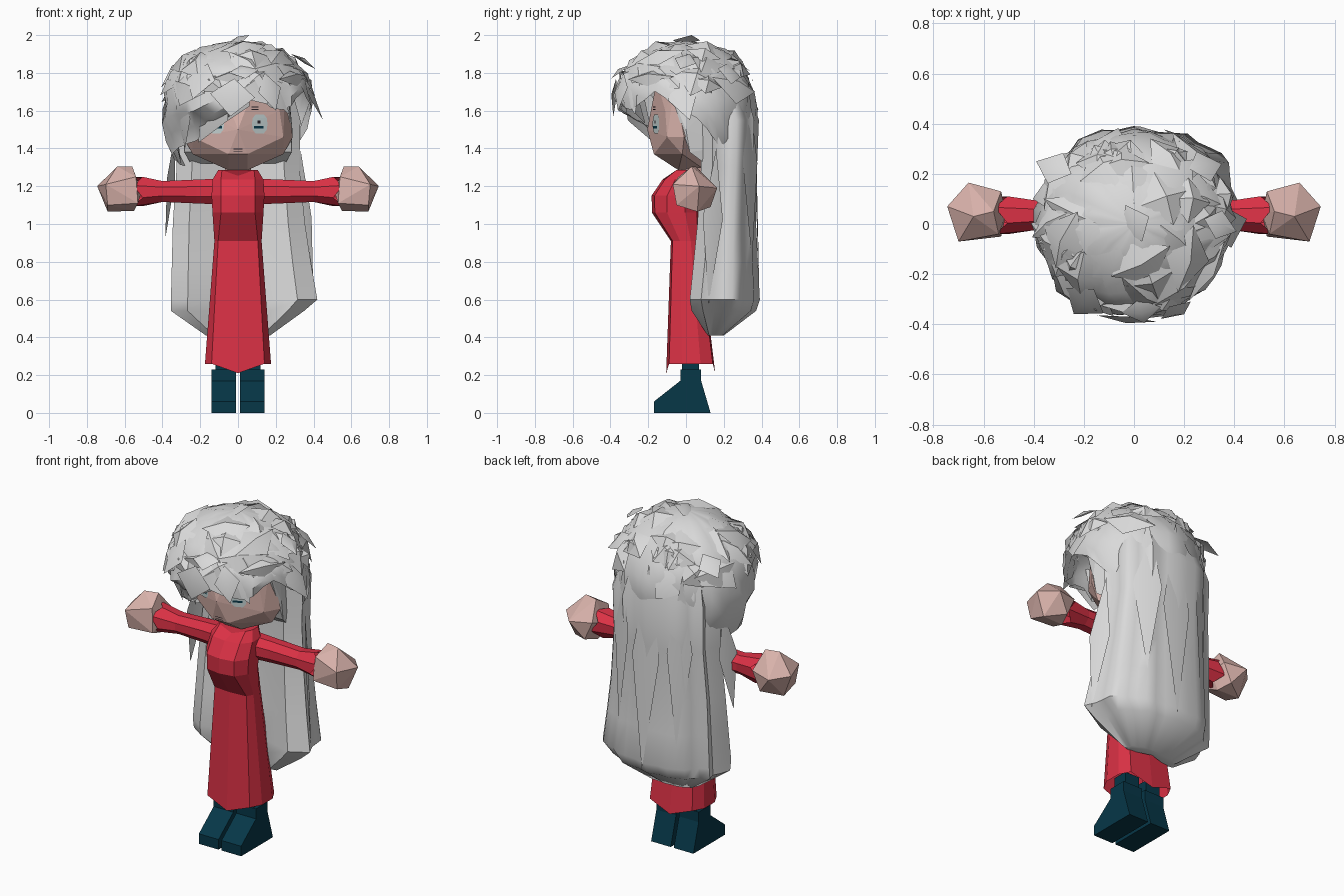
import bpy, bmesh, math, random
from mathutils import Vector
from mathutils.bvhtree import BVHTree

if "Cube" in bpy.data.objects:
    bpy.data.objects.remove(bpy.data.objects["Cube"])

random.seed(11)


def material(name, rgb):
    m = bpy.data.materials.new(name)
    m.diffuse_color = (*rgb, 1)
    m.use_nodes = True
    m.node_tree.nodes["Principled BSDF"].inputs["Base Color"].default_value = m.diffuse_color
    return m


HAIR = material("silver_hair", (0.70, 0.70, 0.70))
RED = material("red_cloth", (0.71, 0.031, 0.060))
SKIN = material("skin", (0.69, 0.445, 0.405))
TEAL = material("dark_teal", (0.002, 0.038, 0.064))
WHITE = material("eye_white", (0.55, 0.64, 0.64))
BLACK = material("dark_line", (0.02, 0.015, 0.02))


def make(name, verts, faces, mat, smooth=None):
    me = bpy.data.meshes.new(name)
    me.from_pydata([tuple(v) for v in verts], [], faces)
    me.materials.append(mat)
    bm = bmesh.new()
    bm.from_mesh(me)
    bmesh.ops.recalc_face_normals(bm, faces=bm.faces)
    bm.to_mesh(me)
    bm.free()
    ob = bpy.data.objects.new(name, me)
    bpy.context.collection.objects.link(ob)
    if smooth:
        bpy.ops.object.select_all(action='DESELECT')
        ob.select_set(True)
        bpy.context.view_layer.objects.active = ob
        bpy.ops.object.shade_smooth_by_angle(angle=math.radians(smooth))
    return ob


def loft(name, rings, mat, closed=True, caps=(False, False), smooth=None):
    n = len(rings[0])
    verts = [p for r in rings for p in r]
    faces = [(i * n + j, i * n + (j + 1) % n, (i + 1) * n + (j + 1) % n, (i + 1) * n + j)
             for i in range(len(rings) - 1) for j in range(n if closed else n - 1)]
    if caps[0]:
        faces.append(tuple(range(n)))
    if caps[1]:
        faces.append(tuple(range(len(verts) - n, len(verts))))
    return make(name, verts, faces, mat, smooth)


def hull(name, pts, mat):
    bm = bmesh.new()
    for p in pts:
        bm.verts.new(p)
    res = bmesh.ops.convex_hull(bm, input=bm.verts)
    bmesh.ops.delete(bm, geom=list({v for v in res["geom_interior"] if isinstance(v, bmesh.types.BMVert)}),
                     context='VERTS')
    me = bpy.data.meshes.new(name)
    bm.to_mesh(me)
    bm.free()
    me.materials.append(mat)
    ob = bpy.data.objects.new(name, me)
    bpy.context.collection.objects.link(ob)
    return ob


def lerp_table(table, x):
    for (x0, y0), (x1, y1) in zip(table, table[1:]):
        if x <= x1:
            return y0 + (y1 - y0) * (x - x0) / (x1 - x0)
    return table[-1][1]


# Boots, legs, sleeves and hands, one per side
BOOT = [(-.17, 0), (.13, 0), (.08, .17), (.08, .23), (-.03, .23), (-.03, .17), (-.17, .06)]
HAND = [(.53, -.05, 1.11), (.54, -.04, 1.25), (.70, -.07, 1.21), (.69, -.05, 1.10), (.56, .05, 1.305),
        (.64, .03, 1.305), (.745, .07, 1.20), (.66, .165, 1.19), (.53, .13, 1.20), (.69, .06, 1.065),
        (.55, .05, 1.07), (.58, .13, 1.09), (.51, .04, 1.17)]
for s, side in ((1, "right"), (-1, "left")):
    loft("boot_" + side, [[(s * x, y, z) for y, z in BOOT] for x in (.01, .14)], TEAL, caps=(True, True))
    loft("leg_" + side, [[(s * x, y, z) for x, y in ((.025, -.02), (.12, -.02), (.12, .07), (.025, .07))]
                         for z in (.22, .30)], TEAL, caps=(True, True))
    sleeve = []
    for k, (x, ry, rz) in enumerate(((.10, .07, .07), (.22, .062, .065), (.40, .062, .057), (.53, .078, .08))):
        ring = []
        for j in range(8):
            a = math.tau * (j + .5) / 8
            zig = (.025 if j % 2 else -.025) if k == 3 else 0
            ring.append((s * (x + zig), .035 + ry * 1.05 * math.cos(a), 1.172 + rz * 1.05 * math.sin(a)))
        sleeve.append(ring)
    loft("sleeve_" + side, sleeve, RED)
    hull("hand_" + side, [(s * x, y, z) for x, y, z in HAND], SKIN)

# Long dress: ten-sided rings, hem dips at centre front and back
DRESS = [(.26, .14, .175, -.105, .155, -.05), (.91, .105, .125, -.08, .07, 0), (1.06, .09, .135, -.18, .07, 0),
         (1.15, .09, .14, -.182, .075, 0), (1.235, .09, .135, -.125, .085, 0), (1.285, .085, .105, -.06, .08, -.03)]
rings = []
for z, a, w, f, b, dip in DRESS:
    d = b - f
    half = [(a, f + .06 * d, z), (w, f + .32 * d, z), (w, f + .7 * d, z), (a, b - .05 * d, z)]
    rings.append([(0, f, z + dip)] + half + [(0, b, z + dip)] + [(-x, y, h) for x, y, h in reversed(half)])
loft("dress", rings, RED, caps=(False, True))
loft("neck", [[(.07 * math.cos(i * math.tau / 6), .03 + .07 * math.sin(i * math.tau / 6), z) for i in range(6)]
              for z in (1.22, 1.34)], SKIN)

# Faceted face, with hair hugging the head behind it
HEAD = [(0, -.205, 1.50), (.05, -.17, 1.37), (.05, -.04, 1.285), (.06, .08, 1.30), (.24, -.02, 1.37),
        (.24, -.10, 1.46), (.29, -.01, 1.46), (.22, -.11, 1.60), (.10, -.155, 1.76), (.25, -.06, 1.74),
        (.20, .08, 1.48), (.10, .02, 1.86)]
SCALP = [(.288, .0, 1.50), (.285, .02, 1.38), (.25, .10, 1.32), (.265, -.085, 1.70), (.26, .02, 1.80),
         (.18, .26, 1.75), (.20, .26, 1.42), (.10, .14, 1.88)]
head = hull("head", [(s * x, y, z) for x, y, z in HEAD for s in (1, -1)], SKIN)
hull("hair_scalp", [(s * x, y, z) for x, y, z in SCALP for s in (1, -1)], HAIR)
tree = BVHTree.FromPolygons([v.co for v in head.data.vertices], [p.vertices[:] for p in head.data.polygons])


def plate(name, cx, cz, w, h, lift, mat, n=6, oval=False):
    """Thin grid draped over the front of the head, optionally with rounded corners."""
    rows = []
    for i in range(n):
        row = []
        v = 2 * i / (n - 1) - 1
        for j in range(n):
            u = (2 * j / (n - 1) - 1) * (1 - .45 * v ** 4 if oval else 1)
            x, z = cx + w / 2 * u, cz + h / 2 * v
            hit = tree.ray_cast(Vector((x, -1, z)), Vector((0, 1, 0)))[0]
            row.append((x, hit.y - lift, z))
        rows.append(row)
    loft(name, rows, mat, closed=False)


# Painted face details
for s, side in ((1, "right"), (-1, "left")):
    plate("eye_" + side, s * .115, 1.53, .08, .10, .004, WHITE, oval=True)
    plate("iris_" + side, s * .11, 1.512, .05, .012, .006, TEAL)
    plate("pupil_" + side, s * .11, 1.54, .016, .014, .007, BLACK)
    for k in (0, 1):
        plate(f"brow_{side}_{k}", s * .09, 1.606 + .013 * k, .035, .004, .004, BLACK)
for k in (0, 1):
    plate(f"mouth_{k}", 0, 1.383 + .014 * k, .05, .004, .004, BLACK)

# Hair cap: dome with a swept fringe rim, angle measured from the front
RIM = [(-180, 1.3), (-100, 1.31), (-85, 1.36), (-60, 1.41), (-35, 1.44), (-20, 1.51), (0, 1.60), (14, 1.69),
       (22, 1.62), (40, 1.60), (52, 1.66), (65, 1.71), (80, 1.62), (100, 1.56), (120, 1.42), (140, 1.3), (180, 1.3)]


def dome(deg, z, r=1.0):
    a = math.radians(deg)
    dz = z - 1.62
    k = math.sqrt(max(0, 1 - (dz / (.35 if dz > 0 else .5)) ** 2))
    ky = k * r
    if z < 1.6 and math.cos(a) > 0:
        ky *= max(.56, 1 - (1.6 - z) * 5)
    return Vector((.40 * k * r * math.sin(a), -.37 * ky * math.cos(a), 1.62 + dz * (r if dz > 0 else 1)))


N, M = 40, 9
cap = []
for i in range(M + 1):
    row = []
    for j in range(N):
        deg = -180 + 360 * j / N
        rim = lerp_table(RIM, deg)
        t = i / M
        z = 1.969 - (1.969 - rim) * (1 - math.cos(t * math.pi / 2)) ** .85
        row.append(dome(deg, z, 1 + random.uniform(-.05, .03) * min(1, 2 * t)))
    cap.append(row)
loft("hair_cap", cap, HAIR, caps=(True, False), smooth=40)


def lock(verts, faces, root, tip, width, lift):
    """Folded leaf-shaped flap of hair from root to tip."""
    root, tip = Vector(root), Vector(tip)
    mid = root.lerp(tip, .45)
    out = (mid - Vector((0, 0, 1.55))).normalized()
    across = (tip - root).cross(out).normalized() * width / 2
    b = len(verts)
    verts += [root, mid + across, mid + out * lift, mid - across, tip]
    faces += [(b, b + 1, b + 2), (b, b + 2, b + 3), (b + 1, b + 4, b + 2), (b + 2, b + 4, b + 3)]


# Broad ragged tufts scattered over the crown
verts, faces = [], []
for i in range(52):
    deg = -180 + 360 * (i * .618 % 1)
    z0 = 1.962 if i % 4 == 0 else random.uniform(1.78, 1.95)
    z1 = max(z0 - random.uniform(.06, .22), lerp_table(RIM, deg) + .02, 1.6)
    tip = dome(deg + random.uniform(-40, 40), z1, random.uniform(1.0, 1.07))
    tip.y = max(-.395, min(.395, tip.y))
    lock(verts, faces, dome(deg, z0, .99), tip, random.uniform(.15, .30), .04)
# Fringe, side and crown locks
for root, tip, width in [
        ((-.05, -.34, 1.75), (-.21, -.17, 1.43), .20), ((.06, -.34, 1.78), (-.08, -.215, 1.53), .16),
        ((-.30, -.22, 1.72), (-.28, -.12, 1.40), .16), ((.14, -.33, 1.80), (.20, -.36, 1.60), .14),
        ((.14, -.30, 1.82), (.27, -.27, 1.58), .14), ((-.02, -.37, 1.77), (-.04, -.385, 1.57), .24),
        ((-.16, -.26, 1.85), (-.24, -.36, 1.66), .18), ((.33, -.05, 1.78), (.45, .02, 1.55), .16),
        ((.28, .02, 1.90), (.41, -.03, 1.82), .12), ((.02, -.30, 1.84), (.04, -.395, 1.77), .16),
        ((-.36, .02, 1.7), (-.30, .03, 1.31), .16), ((-.25, .20, 1.85), (-.39, .25, 1.76), .14),
        ((.22, .22, 1.85), (.35, .24, 1.74), .14), ((-.05, -.02, 1.95), (.06, .03, 2.0), .16)]:
    lock(verts, faces, root, tip, width, .02)
make("hair_locks", verts, faces, HAIR, 35)

# Long back hair: closed mass, front edges curled inward, tapering at the ends
# (height, left half width, right half width, front y, back y)
FALL = [(1.80, .26, .26, .05, .31), (1.55, .33, .33, .08, .385), (1.3, .325, .325, .08, .375),
        (1.0, .345, .355, .06, .37), (.80, .35, .385, .04, .38), (.60, .355, .42, .02, .39),
        (.54, .355, .35, .03, .37), (.41, .17, .17, .115, .20)]
B, F = 21, 7
folds = [random.uniform(-.035, .012) if 0 < j < B - 1 else 0 for j in range(B)]
mass = []
for k, (z, wl, wr, f, b) in enumerate(FALL):
    row = []
    fold = .3 if k == len(FALL) - 1 else 1
    f2 = f + min(.06, .3 * (b - f) * fold)
    for j in range(B):
        a = math.pi * (j / (B - 1) - .5)
        sx, cy = math.sin(a), max(0, math.cos(a))
        w = (wr if sx > 0 else wl) + fold * folds[j] * abs(sx)
        row.append((w * math.copysign(abs(sx) ** .85, sx), f2 + (b - f2 + fold * folds[j] * .6) * cy ** .8, z))
    for j in range(1, F + 1):
        u = 1 - 2 * j / (F + 1)
        row.append((u * (wr if u > 0 else wl), f + min(.10, .45 * (b - f)) * max(0, 1 - abs(u) / .75), z))
    mass.append(row)
loft("hair_back", mass, HAIR, caps=(False, True), smooth=40)

# Long loose strands over the back hair
verts, faces = [], []
for root, tip, width in [((-.20, .32, 1.75), (-.18, .35, .72), .14), ((.18, .33, 1.75), (.20, .35, .80), .16),
                         ((0, .35, 1.78), (.02, .39, .56), .18), ((-.33, .12, 1.5), (-.385, .10, .92), .12),
                         ((.33, .16, 1.4), (.40, .12, .58), .12)]:
    lock(verts, faces, root, tip, width, .01)
make("hair_strands", verts, faces, HAIR, 35)
